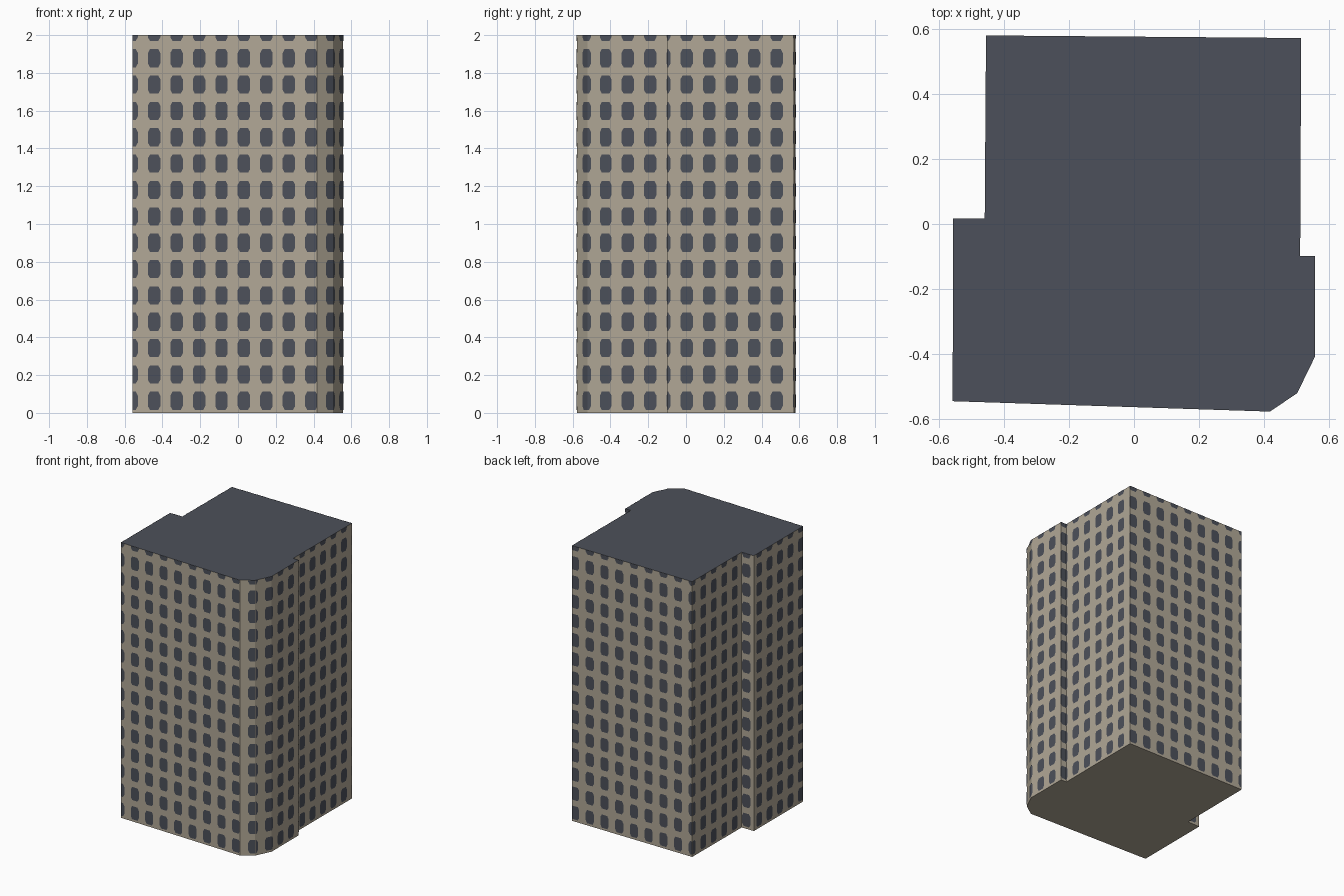
import bpy, bmesh
from mathutils import Matrix, Vector

cube = bpy.data.objects.get("Cube")
if cube:
    bpy.data.objects.remove(cube, do_unlink=True)

HEIGHT = 2.0
# Footprint, counter-clockwise from the front corner on the -x side
FOOTPRINT = [(-0.559, -0.546), (0.419, -0.578), (0.503, -0.521), (0.557, -0.41),
             (0.557, -0.098), (0.512, -0.098), (0.515, 0.573), (-0.456, 0.581),
             (-0.46, 0.017), (-0.557, 0.017)]
# Window grid, measured along the unrolled wall
PITCH_U, START_U = 0.119, -0.004
PITCH_Z, START_Z = 0.1395, 0.064
HALF_W, HALF_H = 0.033, 0.048
CUT_W, CUT_H = 0.011, 0.02
PROUD = 0.0012


def material(name, colour):
    mat = bpy.data.materials.new(name)
    mat.use_nodes = True
    mat.diffuse_color = (*colour, 1)
    bsdf = mat.node_tree.nodes["Principled BSDF"]
    bsdf.inputs["Base Color"].default_value = (*colour, 1)
    bsdf.inputs["Roughness"].default_value = 0.9
    return mat


def make_object(name, bm, mats):
    mesh = bpy.data.meshes.new(name)
    bm.to_mesh(mesh)
    bm.free()
    for mat in mats:
        mesh.materials.append(mat)
    obj = bpy.data.objects.new(name, mesh)
    bpy.context.collection.objects.link(obj)
    return obj


def clip(bm, point, normal):
    """Remove everything on the normal side of a plane."""
    geom = bm.verts[:] + bm.edges[:] + bm.faces[:]
    bmesh.ops.bisect_plane(bm, geom=geom, plane_co=point, plane_no=normal,
                           clear_outer=True)


def add_window(bm, u, z):
    """Octagonal pane standing in the xz plane."""
    w, h = HALF_W, HALF_H
    iw, ih = w - CUT_W, h - CUT_H
    ring = [(-iw, -h), (iw, -h), (w, -ih), (w, ih),
            (iw, h), (-iw, h), (-w, ih), (-w, -ih)]
    bm.faces.new([bm.verts.new((u + a, 0, z + b)) for a, b in ring])


wall_tan = material("wall tan", (0.44, 0.39, 0.305))
slate = material("slate", (0.073, 0.081, 0.103))

# Tower body: extruded footprint with a slate roof
bm = bmesh.new()
base = bm.faces.new([bm.verts.new((x, y, 0)) for x, y in FOOTPRINT])
top = bmesh.ops.extrude_face_region(bm, geom=[base], use_keep_orig=True)
bmesh.ops.translate(bm, vec=(0, 0, HEIGHT),
                    verts=[v for v in top["geom"] if isinstance(v, bmesh.types.BMVert)])
bmesh.ops.recalc_face_normals(bm, faces=bm.faces[:])
for face in bm.faces:
    face.material_index = 1 if face.normal.z > 0.5 else 0
make_object("tower_body", bm, [wall_tan, slate])

# Windows: one continuous grid wrapped round the walls, folded at each corner
travelled = 0.0
for i, start in enumerate(FOOTPRINT):
    a = Vector((*start, 0))
    b = Vector((*FOOTPRINT[(i + 1) % len(FOOTPRINT)], 0))
    along = (b - a).normalized()
    length = (b - a).length
    outward = Vector((along.y, -along.x, 0))

    bm = bmesh.new()
    first = int((travelled - START_U) / PITCH_U) - 1
    last = int((travelled + length - START_U) / PITCH_U) + 2
    for col in range(max(first, 0), last + 1):
        for row in range(15):
            add_window(bm, START_U + col * PITCH_U - travelled, START_Z + row * PITCH_Z)
    clip(bm, (0, 0, 0), (-1, 0, 0))
    clip(bm, (length, 0, 0), (1, 0, 0))
    clip(bm, (0, 0, HEIGHT), (0, 0, 1))

    origin = a + outward * PROUD
    frame = Matrix((along, -outward, Vector((0, 0, 1)))).transposed().to_4x4()
    bm.transform(Matrix.Translation(origin) @ frame)
    travelled += length
    if bm.faces:
        make_object(f"wall_windows_{i + 1}", bm, [slate])
    else:
        bm.free()
